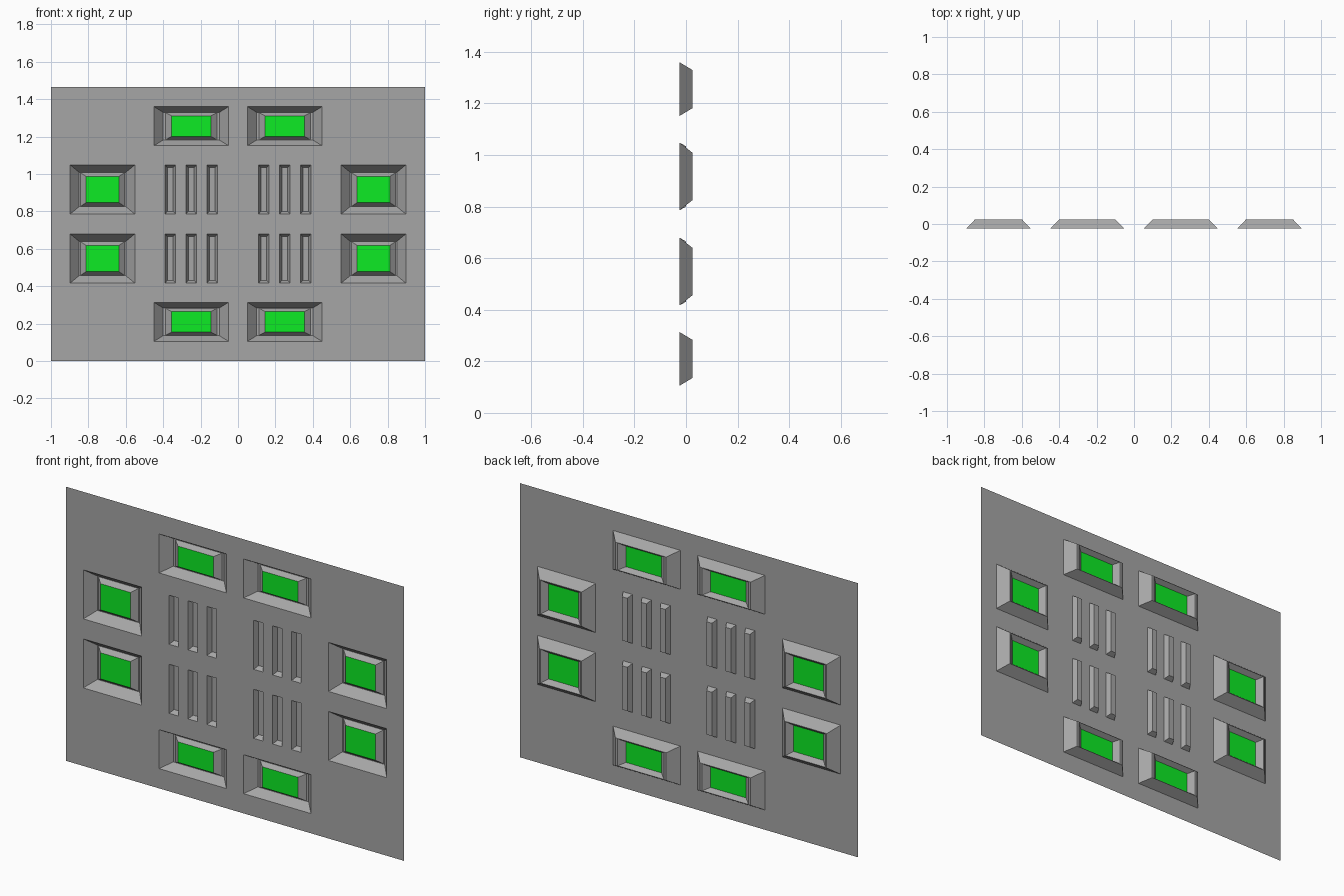
import bpy
import bmesh

if "Cube" in bpy.data.objects:
    bpy.data.objects.remove(bpy.data.objects["Cube"])

W, H = 1.0, 1.465          # half width, height
MID = H / 2
FRONT, CENTRE, BACK = -0.025, 0.0, 0.025


def material(name, r, g, b):
    m = bpy.data.materials.new(name)
    m.diffuse_color = (r, g, b, 1)
    m.use_nodes = True
    m.node_tree.nodes["Principled BSDF"].inputs["Base Color"].default_value = m.diffuse_color
    return m


green = material("green_light", 0.004, 0.83, 0.018)
grey = material("dark_grey", 0.38, 0.38, 0.38)


def ring(cx, cz, hx, hz, y):
    return [(cx - hx, y, cz - hz), (cx + hx, y, cz - hz),
            (cx + hx, y, cz + hz), (cx - hx, y, cz + hz)]


def make(name, rings, cap, mat):
    """Loft rectangular rings, optionally closing the last one."""
    bm = bmesh.new()
    loops = [[bm.verts.new(p) for p in r] for r in rings]
    for a, b in zip(loops, loops[1:]):
        for i in range(4):
            j = (i + 1) % 4
            bm.faces.new((a[i], a[j], b[j], b[i]))
    if cap:
        bm.faces.new(loops[-1])
    finish(name, bm, mat)


def finish(name, bm, mat):
    me = bpy.data.meshes.new(name)
    bm.to_mesh(me)
    bm.free()
    me.materials.append(mat)
    ob = bpy.data.objects.new(name, me)
    bpy.context.collection.objects.link(ob)


holes = []

# Light recesses: groove wall down to the back, then up to a green pane
# (x, z offset, half size, groove half size, inner foot half size, pane half size)
lights = [
    (0.25, 0.523, (0.199, 0.104), (0.15, 0.074), (0.137, 0.072), (0.105, 0.055)),
    (0.7245, 0.1845, (0.1725, 0.131), (0.125, 0.092), (0.118, 0.09), (0.0875, 0.07)),
]
for x, dz, outer, groove, foot, pane in lights:
    for sx in (-1, 1):
        for sz in (-1, 1):
            cx, cz = sx * x, MID + sz * dz
            pane_ring = ring(cx, cz, *pane, CENTRE)
            make("light_recess", [ring(cx, cz, *outer, FRONT),
                                  ring(cx, cz, *groove, BACK),
                                  ring(cx, cz, *foot, BACK), pane_ring], False, grey)
            make("light_pane", [pane_ring], True, green)
            holes.append((cx, cz, *outer))

# Vent slots: shallow tapered pockets
for x in (0.138, 0.25, 0.362):
    for sx in (-1, 1):
        for sz in (-1, 1):
            cx, cz = sx * x, MID + sz * 0.1845
            make("vent_slot", [ring(cx, cz, 0.0275, 0.131, FRONT),
                               ring(cx, cz, 0.0155, 0.117, CENTRE)], True, grey)
            holes.append((cx, cz, 0.0275, 0.131))

# Flat panel sheet with the openings left out
xs = sorted({round(h[0] + s * h[2], 4) for h in holes for s in (-1, 1)} | {-W, W})
zs = sorted({round(h[1] + s * h[3], 4) for h in holes for s in (-1, 1)} | {0, H})
bm = bmesh.new()
grid = [[bm.verts.new((x, FRONT, z)) for x in xs] for z in zs]
for k in range(len(zs) - 1):
    for i in range(len(xs) - 1):
        mx, mz = (xs[i] + xs[i + 1]) / 2, (zs[k] + zs[k + 1]) / 2
        if any(abs(mx - h[0]) < h[2] and abs(mz - h[1]) < h[3] for h in holes):
            continue
        bm.faces.new((grid[k][i], grid[k][i + 1], grid[k + 1][i + 1], grid[k + 1][i]))
bmesh.ops.delete(bm, geom=[v for v in bm.verts if not v.link_faces], context='VERTS')
finish("panel_sheet", bm, grey)
